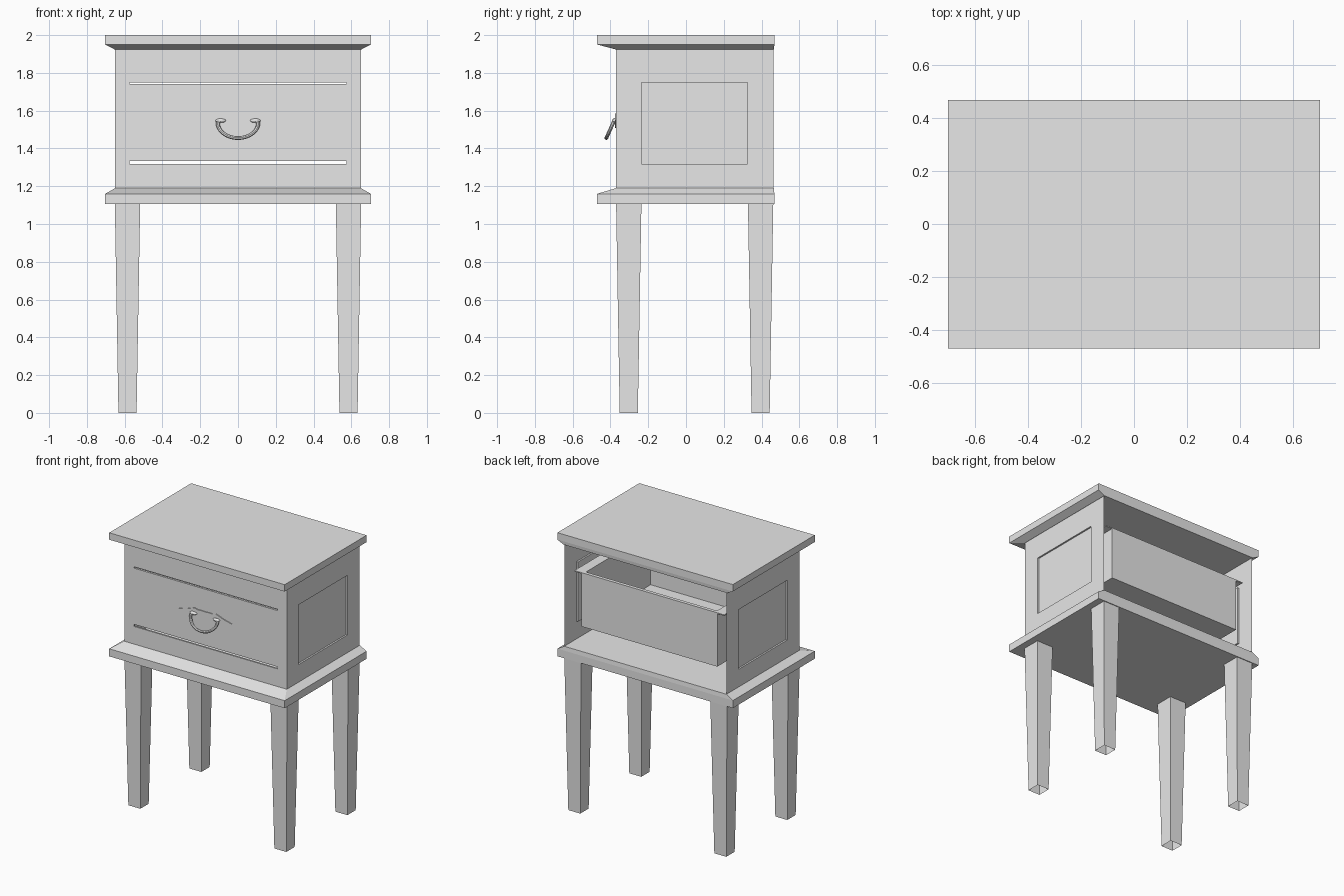
import bpy, bmesh, math

if "Cube" in bpy.data.objects:
    bpy.data.objects.remove(bpy.data.objects["Cube"])

mat = bpy.data.materials.new("plain grey")
mat.diffuse_color = (0.8, 0.8, 0.8, 1)
mat.use_nodes = True
mat.node_tree.nodes["Principled BSDF"].inputs["Base Color"].default_value = mat.diffuse_color


def finish(name, bm):
    me = bpy.data.meshes.new(name)
    bm.to_mesh(me)
    bm.free()
    me.materials.append(mat)
    ob = bpy.data.objects.new(name, me)
    bpy.context.collection.objects.link(ob)
    return ob


def loft(name, rects, bottom=True, top=True):
    """Skin a stack of rectangles given as (x0, x1, y0, y1, z)."""
    bm = bmesh.new()
    rings = [[bm.verts.new(p) for p in ((a, c, z), (b, c, z), (b, d, z), (a, d, z))]
             for a, b, c, d, z in rects]
    for lo, hi in zip(rings, rings[1:]):
        for i in range(4):
            j = (i + 1) % 4
            bm.faces.new((lo[i], lo[j], hi[j], hi[i]))
    if bottom:
        bm.faces.new(rings[0][::-1])
    if top:
        bm.faces.new(rings[-1])
    return finish(name, bm)


def framed_sheet(name, place, outer, inner, depth, panel):
    """Sheet with a recessed panel or an opening; place(u, v, depth) gives the point."""
    bm = bmesh.new()

    def ring(r, d):
        a, b, c, e = r
        return [bm.verts.new(place(u, v, d)) for u, v in ((a, c), (b, c), (b, e), (a, e))]
    rings = [ring(outer, 0), ring(inner, 0), ring(inner, depth)]
    for lo, hi in zip(rings, rings[1:]):
        for i in range(4):
            j = (i + 1) % 4
            bm.faces.new((lo[i], lo[j], hi[j], hi[i]))
    if panel:
        bm.faces.new(rings[-1])
    return finish(name, bm)


# table top and base board, chamfered on the front and sides
loft("table_top", [(-.655, .655, -.375, .465, 1.925), (-.703, .703, -.47, .468, 1.95),
                   (-.703, .703, -.47, .468, 2.0)])
loft("base_board", [(-.703, .703, -.47, .468, 1.105), (-.703, .703, -.47, .468, 1.16),
                    (-.65, .65, -.37, .465, 1.19)])

# case walls: open at the back
framed_sheet("case_front", lambda u, v, d: (u, -.37 + d, v),
             (-.65, .65, 1.19, 1.926), (-.575, .575, 1.318, 1.75), .012, False)
framed_sheet("case_right_side", lambda u, v, d: (.65 - d, u, v),
             (-.37, .462, 1.19, 1.926), (-.235, .325, 1.318, 1.75), .012, True)
framed_sheet("case_left_side", lambda u, v, d: (d - .65, -u, v),
             (-.462, .37, 1.19, 1.926), (-.325, .235, 1.318, 1.75), .012, True)

# tapered legs, hollow underneath
for sx, side in ((-1, "left"), (1, "right")):
    for cy, end in ((-.303, "front"), (.395, "back")):
        cx = sx * .585
        loft(f"{end}_{side}_leg",
             [(cx - h, cx + h, cy - h, cy + h, z) for h, z in ((.048, 0), (.067, 1.105))],
             bottom=False, top=False)

# drawer: front board, open tray and side rims
loft("drawer_front", [(-.575, .575, -.37, -.355, z) for z in (1.333, 1.74)])
loft("drawer_tray", [(-.545, .545, -.355, .42, 1.345), (-.545, .545, -.355, .42, 1.735),
                     (-.525, .525, -.345, .395, 1.735), (-.525, .525, -.345, .395, 1.36)])
for s, side in ((-1, "left"), (1, "right")):
    a, b = sorted((s * .545, s * .6))
    loft(f"drawer_{side}_rim", [(a, b, -.355, .42, z) for z in (1.727, 1.735)])

# handle back plate with pointed ends
half = [(0, 1.578), (.03, 1.58), (.06, 1.578), (.085, 1.585), (.115, 1.575), (.15, 1.562),
        (.212, 1.547), (.15, 1.527), (.11, 1.514), (.085, 1.51), (.06, 1.516),
        (.03, 1.507), (0, 1.51)]
outline = half + [(-x, z) for x, z in half[-2:0:-1]]
bm = bmesh.new()
face = bm.faces.new([bm.verts.new((x, -.376, z)) for x, z in outline])
ext = bmesh.ops.extrude_face_region(bm, geom=[face])
bmesh.ops.translate(bm, vec=(0, .006, 0),
                    verts=[g for g in ext["geom"] if isinstance(g, bmesh.types.BMVert)])
bmesh.ops.recalc_face_normals(bm, faces=bm.faces[:])
finish("handle_plate", bm)

# handle posts: flattened knobs
for s, side in ((-1, "left"), (1, "right")):
    bpy.ops.mesh.primitive_uv_sphere_add(segments=16, ring_count=8, radius=1,
                                         location=(s * .092, -.378, 1.547))
    ob = bpy.context.object
    ob.name = f"handle_{side}_post"
    ob.scale = (.028, .014, .011)
    ob.data.materials.append(mat)
    bpy.ops.object.shade_smooth()

# handle bail: swung slightly forward
path = [(-.085, 1.552)]
path += [(-.107 * math.cos(t), 1.535 - .08 * math.sin(t))
         for t in (math.pi * i / 20 for i in range(21))]
path += [(.085, 1.552)]
cu = bpy.data.curves.new("bail_path", "CURVE")
cu.dimensions = "3D"
cu.bevel_depth = .01
cu.bevel_resolution = 2
cu.use_fill_caps = True
sp = cu.splines.new("POLY")
sp.points.add(len(path) - 1)
for p, (x, z) in zip(sp.points, path):
    p.co = (x, -.378 - (1.552 - z) * .45, z, 1)
tmp = bpy.data.objects.new("bail_path", cu)
bpy.context.collection.objects.link(tmp)
me = bpy.data.meshes.new_from_object(tmp.evaluated_get(bpy.context.evaluated_depsgraph_get()))
bpy.data.objects.remove(tmp)
me.materials.clear()
me.materials.append(mat)
bail = bpy.data.objects.new("handle_bail", me)
bpy.context.collection.objects.link(bail)
bpy.ops.object.select_all(action="DESELECT")
bail.select_set(True)
bpy.context.view_layer.objects.active = bail
bpy.ops.object.shade_smooth_by_angle(angle=math.radians(40))
